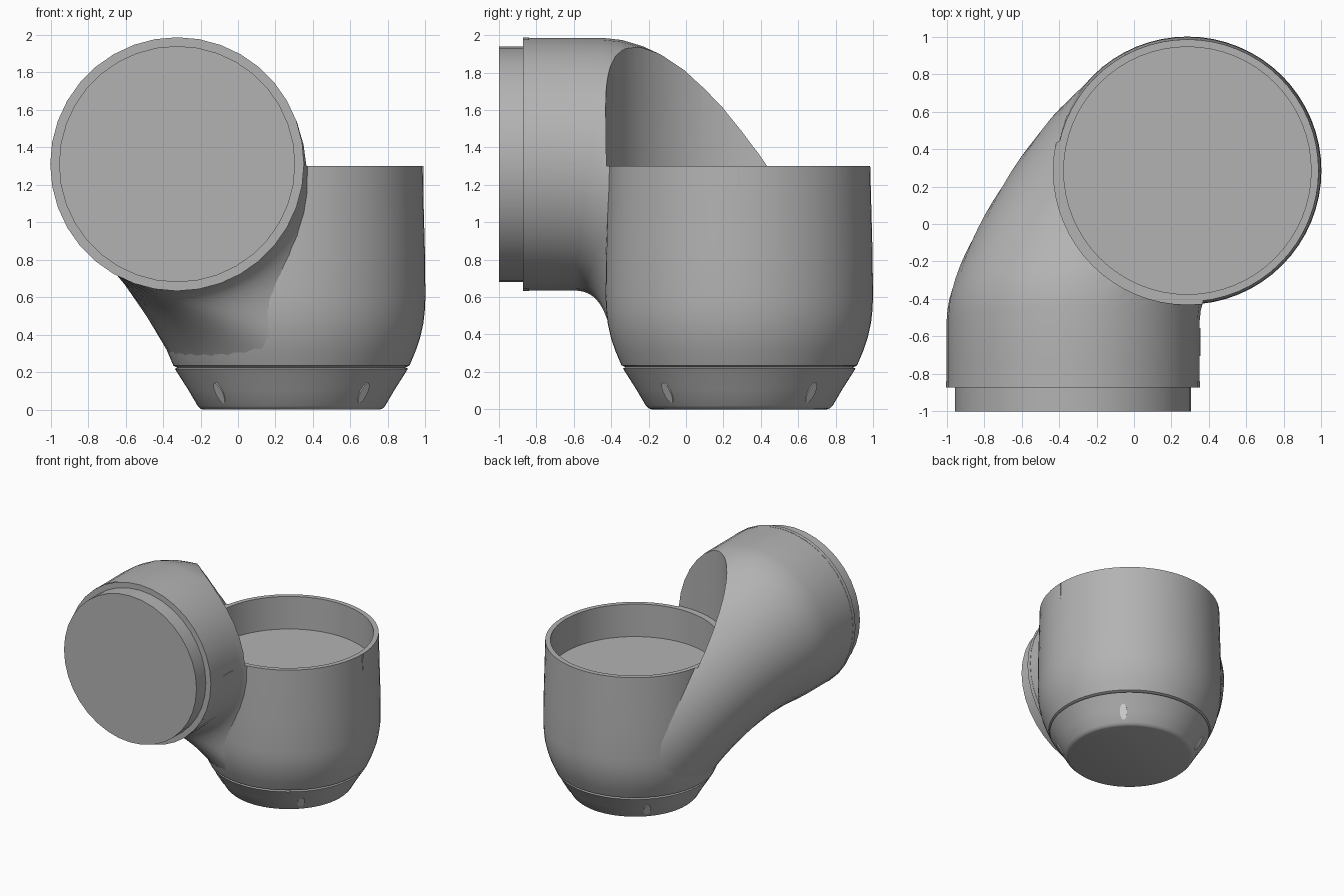
import bpy, bmesh, math
from mathutils import Vector, Matrix

cube = bpy.data.objects.get("Cube")
if cube:
    bpy.data.objects.remove(cube, do_unlink=True)


def material(name, value):
    m = bpy.data.materials.new(name)
    m.use_nodes = True
    color = (value, value, value, 1)
    m.diffuse_color = color
    m.node_tree.nodes["Principled BSDF"].inputs["Base Color"].default_value = color
    return m


GREY = material("plain_grey", 0.45)
PALE = material("pale_grey", 0.72)
CUP = Vector((0.285, 0.285, 0))      # vertical cup axis
PIPE = Vector((-0.325, 0, 1.31))     # horizontal pipe axis
PIPE_R = 0.675


def finish(name, bm, mat=GREY, smooth=True):
    bmesh.ops.recalc_face_normals(bm, faces=bm.faces)
    mesh = bpy.data.meshes.new(name)
    bm.to_mesh(mesh)
    bm.free()
    mesh.materials.append(mat)
    obj = bpy.data.objects.new(name, mesh)
    bpy.context.collection.objects.link(obj)
    if smooth:
        shade(obj)
    return obj


def shade(obj):
    bpy.ops.object.select_all(action='DESELECT')
    obj.select_set(True)
    bpy.context.view_layer.objects.active = obj
    bpy.ops.object.shade_smooth_by_angle(angle=math.radians(35))


def loft(name, rings, smooth=True):
    """Skin a list of point rings and cap both ends."""
    bm = bmesh.new()
    loops = [[bm.verts.new(p) for p in ring] for ring in rings]
    n = len(loops[0])
    for a, b in zip(loops, loops[1:]):
        for i in range(n):
            j = (i + 1) % n
            bm.faces.new((a[i], a[j], b[j], b[i]))
    bm.faces.new(loops[0])
    bm.faces.new(loops[-1])
    return finish(name, bm, smooth=smooth)


def angles(n):
    return [2 * math.pi * i / n for i in range(n)]


def turned(name, profile, n=64, smooth=True):
    """Revolve a (radius, height) profile about the cup axis."""
    return loft(name, [[CUP + Vector((r * math.cos(a), r * math.sin(a), z))
                        for a in angles(n)] for r, z in profile], smooth)


def pipe_ring(r, y, n=36, tilt=0.0):
    return [PIPE + Vector((r * math.cos(a), y + tilt * math.sin(a), r * math.sin(a)))
            for a in angles(n)]


# Cup with a hollow top and rounded lower shoulder
turned("cup_body", [(0.61, 0.225), (0.63, 0.235), (0.662, 0.31), (0.686, 0.38),
                    (0.704, 0.46), (0.712, 0.53), (0.715, 0.6), (0.712, 0.85),
                    (0.70, 1.30), (0.66, 1.30), (0.66, 1.02)])

# Tapered base
turned("tapered_base", [(0.47, 0), (0.485, 0.005), (0.50, 0.02), (0.55, 0.105),
                        (0.622, 0.218), (0.60, 0.228)])

# Pipe that bends down and blends into the cup
start = pipe_ring(PIPE_R, -0.52, tilt=0.08)
rings = [pipe_ring(PIPE_R, -0.87), pipe_ring(PIPE_R, -0.72)]
STEPS = 18
for k in range(STEPS + 1):
    t = k / STEPS
    ring = []
    for a, p in zip(angles(36), start):
        out = Vector((math.cos(a), math.sin(a), 0))
        q = CUP + out * 0.615 + Vector((0, 0, 0.23))
        pull = 0.75 * (q - p).length
        t0 = Vector((0, pull, 0))
        t1 = (Vector((0, 0, -0.9)) - out * 0.5) * pull
        ring.append(p * (2 * t**3 - 3 * t**2 + 1) + t0 * (t**3 - 2 * t**2 + t)
                    + q * (3 * t**2 - 2 * t**3) + t1 * (t**3 - t**2))
    rings.append(ring)
elbow = loft("bent_pipe", rings, smooth=False)

# Clear the space inside and above the cup
cutter = turned("cup_clearance_cutter", [(0.68, 1.0), (0.68, 1.30), (0.715, 1.30),
                                         (0.715, 2.3)], 64, False)
cutter.hide_render = True
cutter.hide_viewport = True
cut = elbow.modifiers.new("clear_cup", 'BOOLEAN')
cut.operation = 'DIFFERENCE'
cut.solver = 'EXACT'
cut.use_self = True
cut.object = cutter
bpy.context.view_layer.update()
graph = bpy.context.evaluated_depsgraph_get()
result = bpy.data.meshes.new_from_object(elbow.evaluated_get(graph))
elbow.modifiers.clear()
elbow.data = result
shade(elbow)
bpy.data.objects.remove(cutter, do_unlink=True)

# Pipe mouth: slim collar and stepped plug
loft("pipe_collar", [pipe_ring(PIPE_R + 0.002, y) for y in (-0.872, -0.84)])
loft("pipe_plug", [pipe_ring(0.63, y) for y in (-1.0, -0.86)])


def plate(name, matrix, size, mat, sides=20):
    """Thin oval plate, facing its local z axis."""
    bm = bmesh.new()
    bmesh.ops.create_cone(bm, cap_ends=True, segments=sides, radius1=1, radius2=1, depth=1)
    bmesh.ops.transform(bm, matrix=matrix @ Matrix.Diagonal((*size, 1)), verts=bm.verts)
    return finish(name, bm, mat, smooth=False)


# Four oval vents around the base
slope = math.atan2(0.122, 0.198)
for i in range(4):
    turn = Matrix.Rotation(math.radians(45 + 90 * i), 4, 'Z')
    lean = Matrix.Rotation(math.pi / 2 + slope, 4, 'Y')
    place = Matrix.Translation(CUP) @ turn @ Matrix.Translation((0.543, 0, 0.09)) @ lean
    plate(f"base_vent_{i + 1}", place, (0.062, 0.028, 0.008), PALE)

# Small alignment marks on the cup rim and pipe side
side = Matrix.Rotation(math.pi / 2, 4, 'Y')
plate("cup_mark", Matrix.Translation((0.987, 0.285, 1.23)) @ side, (0.07, 0.006, 0.008), GREY)
plate("pipe_mark", Matrix.Translation((0.35, -0.63, 1.31)) @ side, (0.008, 0.075, 0.008), GREY)
